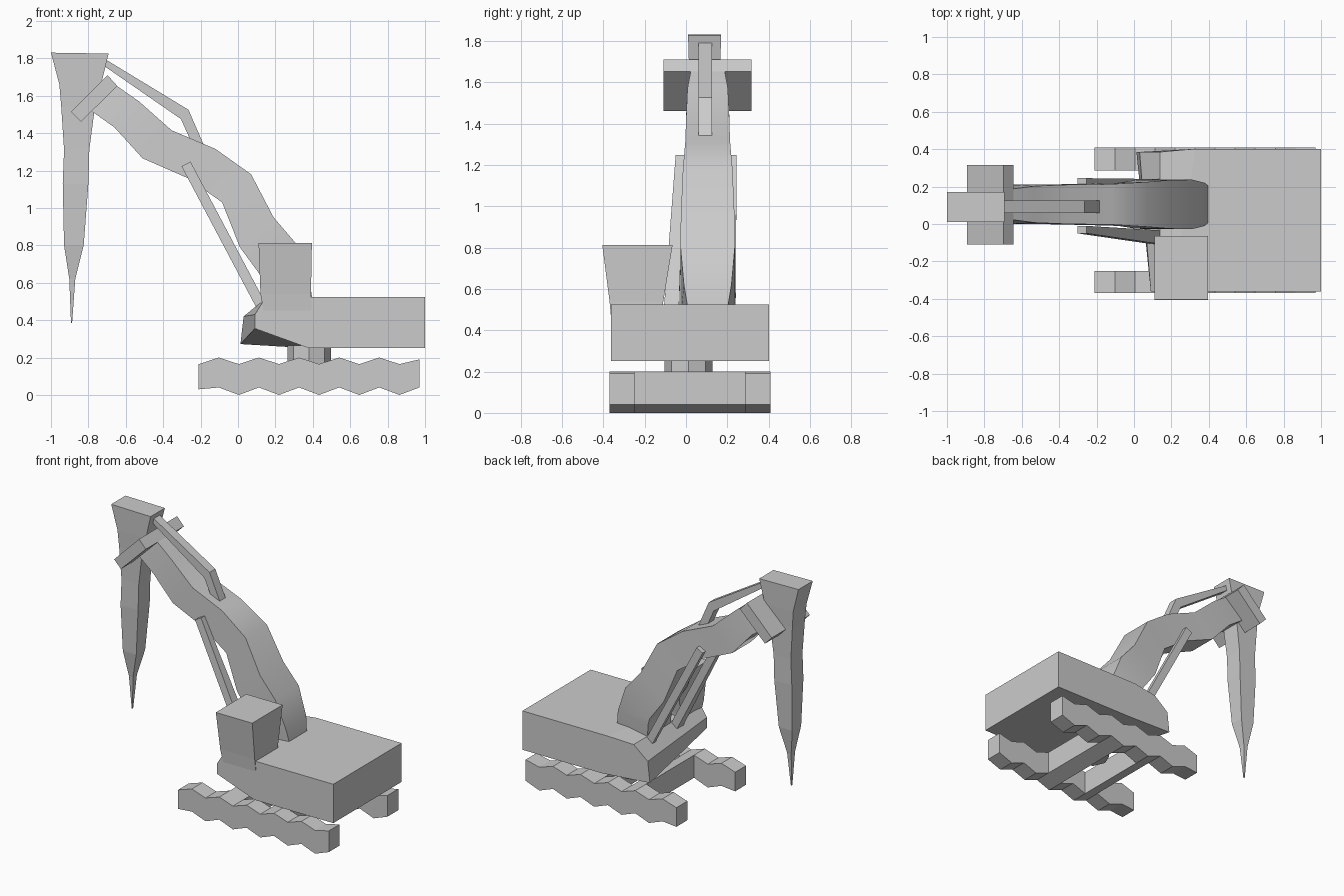
import bpy, bmesh
from mathutils import Vector

if "Cube" in bpy.data.objects:
    bpy.data.objects.remove(bpy.data.objects["Cube"])


def loft(name, rings, smooth=False):
    """Skin a row of equal-sized point rings and cap both ends."""
    bm = bmesh.new()
    vs = [[bm.verts.new(p) for p in r] for r in rings]
    n = len(rings[0])
    for a, b in zip(vs, vs[1:]):
        for i in range(n):
            j = (i + 1) % n
            bm.faces.new((a[i], a[j], b[j], b[i]))
    bm.faces.new(vs[0])
    bm.faces.new(vs[-1])
    bmesh.ops.recalc_face_normals(bm, faces=bm.faces)
    me = bpy.data.meshes.new(name)
    bm.to_mesh(me)
    bm.free()
    ob = bpy.data.objects.new(name, me)
    bpy.context.collection.objects.link(ob)
    if smooth:
        bpy.context.view_layer.objects.active = ob
        ob.select_set(True)
        bpy.ops.object.shade_smooth_by_angle(angle=0.5)
        ob.select_set(False)
    return ob


def prism(name, profile, y0, y1):
    return loft(name, [[(x, y, z) for x, z in profile] for y in (y0, y1)])


def rect(x0, x1, y0, y1, z):
    return [(x0, y0, z), (x1, y0, z), (x1, y1, z), (x0, y1, z)]


# Wavy crawler tracks
step = 1.18 / 11
xs = [-0.21 + i * step for i in range(12)]
top = [(x, 0.2 if i % 2 else 0.165) for i, x in enumerate(xs)]
bottom = [(x, 0.04 if i % 2 else 0.0) for i, x in enumerate(xs)]
bottom[0] = (xs[0], 0.03)
top[-1] = (xs[-1], 0.19)
for side, y0, y1 in (("right", -0.37, -0.25), ("left", 0.285, 0.408)):
    prism("track_" + side, top + bottom[::-1], y0, y1)

# Cross beams continue one track segment across the chassis
for name, i in (("front", 3), ("rear", 6)):
    prism("cross_beam_" + name, [top[i], top[i + 1], bottom[i + 1], bottom[i]], -0.25, 0.285)

# Slewing column
bpy.ops.mesh.primitive_cylinder_add(vertices=8, radius=0.116, depth=0.16, location=(0.38, 0.013, 0.185))
bpy.context.object.name = "slew_column"

# Upper body with a nose that is shallower on the cab side
near = [(1, 0.25), (1, 0.525), (0.2, 0.525), (0.14, 0.51), (0.09, 0.43), (0.09, 0.355), (0.38, 0.25)]
far = [(1, 0.25), (1, 0.525), (0.33, 0.525), (0.14, 0.51), (0.03, 0.42), (0.013, 0.272), (0.38, 0.25)]
loft("upper_body", [[(x, -0.362, z) for x, z in near],
                    [(x, 0.402 if x > 0.3 else 0.385, z) for x, z in far]])

# Cab flaring towards the roof
loft("cab", [rect(0.14, 0.395, -0.36, -0.12, 0.43),
             rect(0.12, 0.39, -0.37, -0.11, 0.54),
             rect(0.11, 0.395, -0.405, -0.065, 0.812)])

# Curved boom: upper edge, lower edge, half widths of upper and lower side
boom = [((0.40, 0.50), (0.14, 0.48), 0.095, 0.13),
        ((0.38, 0.62), (0.13, 0.60), 0.115, 0.132),
        ((0.31, 0.81), (0.12, 0.64), 0.132, 0.132),
        ((0.19, 0.95), (0.01, 0.79), 0.13, 0.13),
        ((0.07, 1.18), (-0.085, 1.03), 0.12, 0.115),
        ((-0.12, 1.315), (-0.27, 1.16), 0.108, 0.11),
        ((-0.355, 1.415), (-0.51, 1.265), 0.105, 0.105),
        ((-0.53, 1.57), (-0.66, 1.43), 0.098, 0.105),
        ((-0.68, 1.675), (-0.80, 1.53), 0.078, 0.09)]
C = 0.105
loft("boom", [[(u[0], C - a, u[1]), (u[0], C + a, u[1]), (l[0], C + b, l[1]), (l[0], C - b, l[1])]
              for u, l, a, b in boom], smooth=True)

# Lift cylinders on both sides of the boom
ends = [(Vector((-0.278, 0, 1.235)), (-0.05, -0.01), (0.21, 0.245)),
        (Vector((0.135, 0, 0.455)), (-0.11, -0.035), (0.205, 0.24))]
off = Vector((0.024, 0, 0.0125))
for k, name in ((1, "right"), (2, "left")):
    rings = []
    for e in ends:
        p, (y0, y1) = e[0], e[k]
        rings.append([p - off + Vector((0, y0, 0)), p + off + Vector((0, y0, 0)),
                      p + off + Vector((0, y1, 0)), p - off + Vector((0, y1, 0))])
    loft("lift_cylinder_" + name, rings)

# Bent tilt cylinder above the boom
tilt = [((-0.71, 1.795), (-0.71, 1.755)), ((-0.265, 1.525), (-0.305, 1.475)), ((-0.18, 1.33), (-0.24, 1.33))]
loft("tilt_cylinder", [[(a[0], 0.06, a[1]), (a[0], 0.125, a[1]), (b[0], 0.125, b[1]), (b[0], 0.06, b[1])]
                       for a, b in tilt])

# Hanging breaker tool tapering to a point
tool = [(1.825, -1.0, -0.692, 0.08), (1.66, -0.955, -0.732, 0.075), (1.54, -0.945, -0.765, 0.07),
        (1.31, -0.93, -0.795, 0.065), (1.13, -0.937, -0.80, 0.065), (0.80, -0.93, -0.825, 0.05),
        (0.62, -0.902, -0.87, 0.022), (0.385, -0.893, -0.887, 0.004)]
C = 0.09
breaker = loft("breaker", [rect(x0, x1, C - w, C + w, z) for z, x0, x1, w in tool])
breaker.data.vertices[0].co.z = breaker.data.vertices[3].co.z = 1.83

# Tilted pivot crossbar at the boom tip
prism("pivot_crossbar", [(-0.893, 1.515), (-0.84, 1.46), (-0.645, 1.652), (-0.698, 1.71)], -0.11, 0.316)
